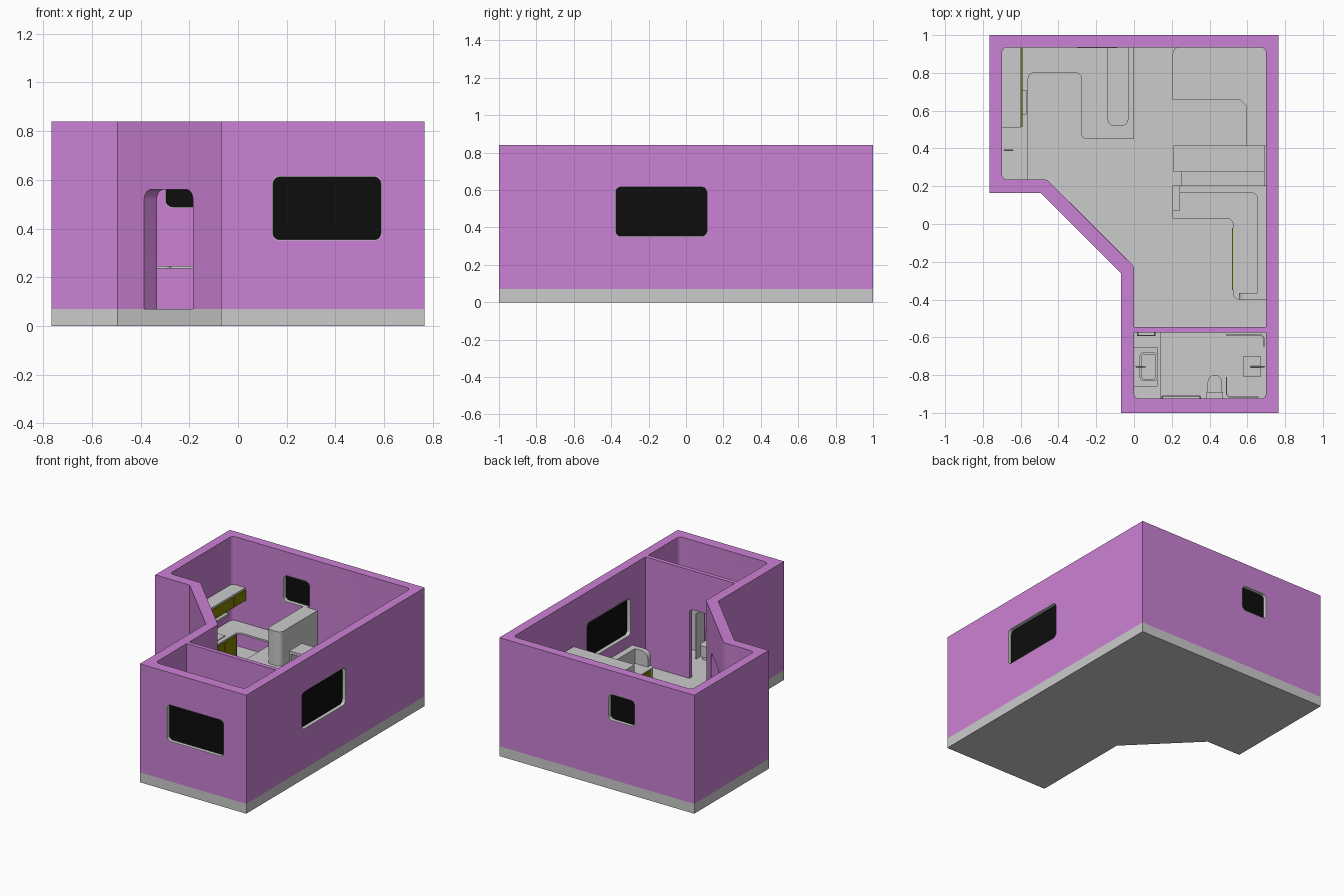
import bpy, bmesh, math
from mathutils import Matrix, Vector

if "Cube" in bpy.data.objects:
    bpy.data.objects.remove(bpy.data.objects["Cube"])


def material(name, rgb):
    m = bpy.data.materials.new(name)
    m.diffuse_color = (*rgb, 1)
    m.use_nodes = True
    m.node_tree.nodes["Principled BSDF"].inputs["Base Color"].default_value = m.diffuse_color
    return m


PURPLE = material("purple_paint", (0.6, 0.22, 0.66))
YELLOW = material("olive_front", (0.22, 0.21, 0.0))
BLACK = material("dark_glass", (0.004, 0.004, 0.004))


def fillet(pts, seg=6):
    """Round the polygon corners given as (x, y, radius)."""
    out = []
    for i, p in enumerate(pts):
        c = Vector(p[:2])
        r = p[2] if len(p) > 2 else 0
        if r == 0:
            out.append(c)
            continue
        a = (Vector(pts[i - 1][:2]) - c).normalized()
        b = (Vector(pts[(i + 1) % len(pts)][:2]) - c).normalized()
        half = a.angle(b) / 2
        v0 = c + a * r / math.tan(half)
        v1 = c + b * r / math.tan(half)
        o = c + (a + b).normalized() * r / math.sin(half)
        v0, v1 = v0 - o, v1 - o
        sweep = math.atan2(v0.x * v1.y - v0.y * v1.x, v0.dot(v1))
        start = math.atan2(v0.y, v0.x)
        for k in range(seg + 1):
            t = start + sweep * k / seg
            out.append(o + Vector((math.cos(t), math.sin(t))) * r)
    return out


def prism(name, pts, z0, z1, mat=None, mx=Matrix()):
    bm = bmesh.new()
    f = bm.faces.new([bm.verts.new((p.x, p.y, z0)) for p in fillet(pts)])
    low = bmesh.ops.extrude_face_region(bm, geom=[f], use_keep_orig=True)["geom"]
    bmesh.ops.translate(bm, vec=(0, 0, z1 - z0),
                        verts=[v for v in low if isinstance(v, bmesh.types.BMVert)])
    bmesh.ops.recalc_face_normals(bm, faces=bm.faces)
    me = bpy.data.meshes.new(name)
    bm.to_mesh(me)
    bm.free()
    me.transform(mx)
    ob = bpy.data.objects.new(name, me)
    bpy.context.collection.objects.link(ob)
    if mat:
        me.materials.append(mat)
    return ob


def rect(x0, x1, y0, y1, r=0):
    return [(x0, y0, r), (x1, y0, r), (x1, y1, r), (x0, y1, r)]


def box(name, x, y, z, mat=None, r=0):
    return prism(name, rect(*x, *y, r), *z, mat)


def cut(ob, cutter):
    mod = ob.modifiers.new("cut", "BOOLEAN")
    mod.operation, mod.solver, mod.object = "DIFFERENCE", "EXACT", cutter
    dg = bpy.context.evaluated_depsgraph_get()
    me = bpy.data.meshes.new_from_object(ob.evaluated_get(dg))
    ob.modifiers.clear()
    ob.data = me
    bpy.data.objects.remove(cutter)


def upright(x, y, deg):
    """Local x along a wall, local y up, local z out of the wall."""
    return (Matrix.Translation((x, y, 0)) @ Matrix.Rotation(math.radians(deg), 4, "Z")
            @ Matrix.Rotation(math.pi / 2, 4, "X"))


def tube(name, pts, r=0.004):
    cu = bpy.data.curves.new(name, "CURVE")
    cu.dimensions, cu.bevel_depth, cu.bevel_resolution, cu.use_fill_caps = "3D", r, 1, True
    sp = cu.splines.new("POLY")
    sp.points.add(len(pts) - 1)
    for q, p in zip(sp.points, pts):
        q.co = (*p, 1)
    bpy.context.collection.objects.link(bpy.data.objects.new(name, cu))


# floor slab and outer walls
F, T, R = 0.07, 0.84, 0.03
outer = [(-.765, 1), (-.765, .165), (-.495, .165), (-.07, -.26), (-.07, -1), (.765, -1), (.765, 1)]
inner = [(-.70, .935, R), (-.70, .235, R), (-.46, .235, R), (0, -.225, R),
         (0, -.925, R), (.70, -.925, R), (.70, .935, R)]
prism("floor_slab", outer, 0, F)
walls = prism("outer_walls", outer, F, T, PURPLE)
cut(walls, prism("cutter", inner, 0, 1))

# entrance opening in the slanted wall
cut(walls, prism("cutter", [(-.1414, 0), (.1414, 0), (.1414, .56, .04), (-.1414, .56, .04)],
                 -.15, .05, None, upright(-.285, -.045, -45)))


# windows: opening, thin grey liner, dark pane
def window(name, x, y, deg, w, z0, z1):
    mx = upright(x, y, deg)
    h, e = w / 2, .004
    cut(walls, prism("cutter", rect(-h, h, z0, z1, .03), -.12, .05, None, mx))
    liner = prism(name + "_liner", rect(-h, h, z0, z1, .03), -.067, 0, None, mx)
    hole = rect(-h + e, h - e, z0 + e, z1 - e, .027)
    cut(liner, prism("cutter", hole, -.2, .1, None, mx))
    prism(name + "_pane", hole, -.04, -.025, BLACK, mx)


window("front_window", .365, -1, 0, .45, .35, .615)
window("right_window", .765, -.132, 90, .495, .35, .62)
window("back_window", -.195, 1, 180, .21, .485, .675)

# bathroom partition with doorway
part = box("partition_wall", (0, .70), (-.575, -.545), (F, T), PURPLE)
cut(part, prism("cutter", [(.15, 0), (.355, 0), (.355, .563, .03), (.15, .563, .03)],
                -.1, .1, None, upright(0, -.56, 0)))

# kitchen: worktop running round the corner into a peninsula
prism("kitchen_worktop", [(-.70, .235), (-.56, .235), (-.56, .80, .03), (-.28, .80, .03),
                          (-.28, .45, .03), (0, .45), (0, .935), (-.70, .935)], .235, .247)
box("base_cabinet", (-.70, -.568), (.24, .80), (F, .235))
for i in range(4):
    y = .26 + i * .132
    box(f"base_door_{i}", (-.568, -.56), (y, y + .126), (.085, .228), YELLOW)
prism("worktop_cabinet", [(-.14, .935), (-.14, .52, .035), (-.03, .52, .035), (-.03, .935)], .247, .49)
box("hob", (-.67, -.59), (.58, .70), (.247, .252))
box("sink_rim", (-.68, -.585), (.32, .46), (.247, .254), None, .015)
tube("kitchen_tap", [(-.685, .39, .247), (-.685, .39, .29), (-.65, .39, .295), (-.645, .39, .28)])

# upper cabinets with hood
box("upper_cabinet", (-.70, -.597), (.51, .935), (.41, .50))
for i in range(3):
    y = .513 + i * .141
    box(f"upper_door_{i}", (-.597, -.59), (y, y + .137), (.413, .487), YELLOW)
box("cooker_hood", (-.69, -.57), (.58, .71), (.395, .41))

# sleeping platform with side ledge
prism("bed_platform", [(.205, .935, .03), (.205, .66), (.56, .66), (.595, .625),
                       (.595, .415), (.70, .415), (.70, .935)], F, .18)

# open divider shelf
for i, z in enumerate((F, .22, .37, .50)):
    box(f"divider_board_{i}", (.21, .69), (.275, .415), (z, z + .02))
for side, x in (("left", .21), ("right", .675)):
    box(f"divider_side_{side}", (x, x + .015), (.275, .415), (F, .52))
box("divider_ledge", (.25, .69), (.205, .275), (F, .25))

# corner sofa: seat, back, arms, drawer front
prism("sofa_seat", [(.205, .205), (.205, .03), (.525, .03, .035), (.525, -.40, .03),
                    (.70, -.40), (.70, .205)], F, .165)
prism("sofa_back", [(.24, .205), (.24, .165), (.655, .165, .035), (.655, -.40),
                    (.70, -.40), (.70, .205)], .165, .27)
prism("sofa_end_arm", [(.555, F), (.70, F), (.70, .27), (.555, .27, .05)],
      .365, .40, None, upright(0, 0, 0))
box("sofa_side_arm", (.205, .24), (.07, .205), (.165, .22))
box("sofa_drawer_front", (.52, .526), (-.35, -.02), (.09, .158), YELLOW)

# bathroom: raised strip and wash stand
box("raised_strip", (0, .14), (-.925, -.575), (F, .078))
box("wash_stand", (0, .125), (-.86, -.65), (F, .24))
basin = box("basin", (.03, .125), (-.83, -.68), (.24, .265), None, .02)
cut(basin, box("cutter", (.04, .115), (-.82, -.69), (.248, .3), None, .015))
tube("basin_tap", [(.012, -.755, .24), (.012, -.755, .295), (.06, -.755, .295)])

# toilet
prism("toilet_bowl", [(.39, -.90), (.465, -.90), (.465, -.80, .036), (.39, -.80, .036)], .10, .18)
box("toilet_foot", (.405, .45), (-.91, -.83), (F, .10))
box("toilet_tank", (.385, .47), (-.925, -.89), (F, .25))

# shower corner: curved screens, head on an arm
prism("shower_screen_front", [(.487, -.81), (.487, -.92, .025), (.66, -.92), (.66, -.914),
                              (.493, -.914, .02), (.493, -.81)], F, .39)
prism("shower_screen_back", [(.487, -.582), (.692, -.582, .03), (.692, -.65), (.686, -.65),
                             (.686, -.59, .023), (.487, -.59)], F, .39)
box("shower_head", (.58, .67), (-.81, -.70), (.52, .53))
tube("shower_arm", [(.69, -.755, .25), (.69, -.755, .555), (.62, -.755, .555), (.62, -.755, .525)])

# towel rails
tube("front_towel_rail", [(.15, -.925, .3), (.15, -.91, .3), (.35, -.91, .3), (.35, -.925, .3)])
tube("side_towel_rail", [(.02, -.575, .3), (.02, -.59, .3), (.11, -.59, .3), (.11, -.575, .3)])

# smooth the rounded corners only
for ob in bpy.context.collection.objects:
    ob.select_set(ob.type == "MESH")
bpy.context.view_layer.objects.active = walls
bpy.ops.object.shade_smooth_by_angle(angle=math.radians(25))
